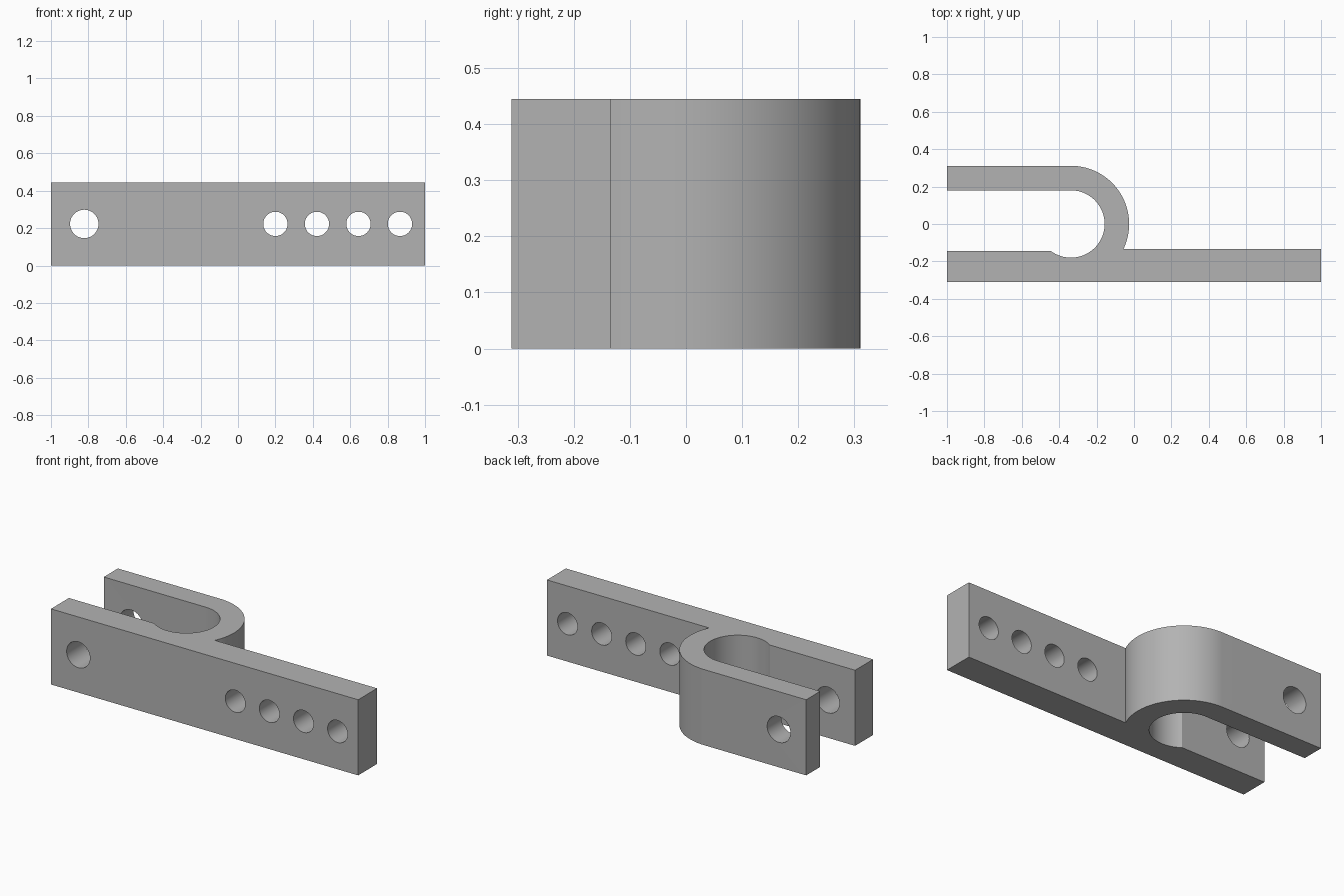
import bpy, bmesh
from math import sin, cos, asin, pi
from mathutils import Matrix, Vector

cube = bpy.data.objects.get("Cube")
if cube:
    bpy.data.objects.remove(cube, do_unlink=True)

HEIGHT = 0.445
CX, R_IN, R_OUT = -0.337, 0.18, 0.311     # clamp bend
BAR_BACK, JAW_FACE = -0.135, -0.144       # rear faces of the front bar

steel = bpy.data.materials.new("grey_steel")
steel.use_nodes = True
colour = (0.45, 0.45, 0.45, 1)
steel.diffuse_color = colour
steel.node_tree.nodes["Principled BSDF"].inputs["Base Color"].default_value = colour


def arc(radius, start, end, steps=48):
    angles = [start + (end - start) * i / steps for i in range(steps + 1)]
    return [(CX + radius * cos(a), radius * sin(a)) for a in angles]


def add_object(name, bm):
    bmesh.ops.recalc_face_normals(bm, faces=bm.faces[:])
    mesh = bpy.data.meshes.new(name)
    bm.to_mesh(mesh)
    bm.free()
    mesh.materials.append(steel)
    obj = bpy.data.objects.new(name, mesh)
    bpy.context.collection.objects.link(obj)
    return obj


# Bracket: one plan outline of bar and hooked jaw, extruded upward
outline = [(-1, -R_OUT), (1, -R_OUT), (1, BAR_BACK)]
outline += arc(R_OUT, asin(BAR_BACK / R_OUT), pi / 2)
outline += [(-1, R_OUT), (-1, R_IN)]
outline += arc(R_IN, pi / 2, -pi - asin(JAW_FACE / R_IN))
outline += [(-1, JAW_FACE)]
bm = bmesh.new()
base = bm.faces.new([bm.verts.new((x, y, 0)) for x, y in outline])
top = bmesh.ops.extrude_face_region(bm, geom=[base])["geom"]
bmesh.ops.translate(bm, vec=Vector((0, 0, HEIGHT)),
                    verts=[v for v in top if isinstance(v, bmesh.types.BMVert)])
bracket = add_object("clamp_bracket", bm)

# Bolt hole through both jaws, and the row of holes in the bar
bm = bmesh.new()
for x, radius in [(-0.822, 0.076)] + [(0.2 + 0.222 * i, 0.065) for i in range(4)]:
    place = Matrix.Translation((x, 0, HEIGHT / 2)) @ Matrix.Rotation(pi / 2, 4, 'X')
    bmesh.ops.create_cone(bm, cap_ends=True, segments=48, radius1=radius,
                          radius2=radius, depth=1, matrix=place)
cutter = add_object("hole_cutter", bm)
cutter.hide_render = True

# Cut the holes, then remove the cutter
cut = bracket.modifiers.new("holes", 'BOOLEAN')
cut.operation = 'DIFFERENCE'
cut.solver = 'EXACT'
cut.object = cutter
bpy.ops.object.select_all(action='DESELECT')
bpy.context.view_layer.objects.active = bracket
bracket.select_set(True)
bpy.ops.object.modifier_apply(modifier=cut.name)
bpy.data.objects.remove(cutter, do_unlink=True)
bpy.ops.object.shade_smooth_by_angle(angle=pi / 6)
